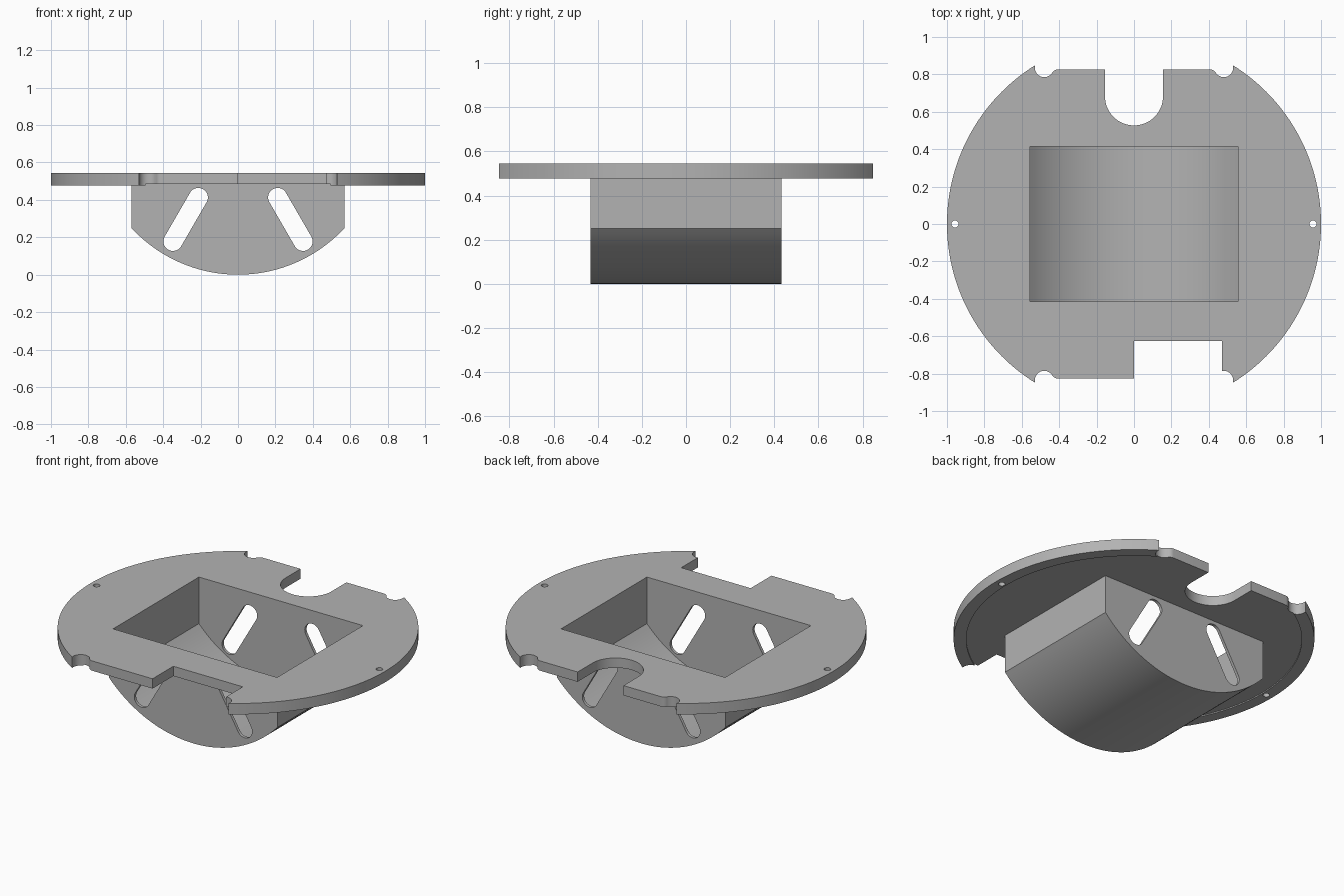
import bpy, bmesh, math
from mathutils import Vector

cube = bpy.data.objects.get("Cube")
if cube:
    bpy.data.objects.remove(cube, do_unlink=True)

grey = bpy.data.materials.new("plain grey")
grey.use_nodes = True
colour = (0.45, 0.45, 0.45, 1)
grey.diffuse_color = colour
grey.node_tree.nodes["Principled BSDF"].inputs["Base Color"].default_value = colour


def arc(cx, cy, r, start, end, steps):
    """Points along an arc, angles in degrees."""
    angles = [math.radians(start + (end - start) * i / steps) for i in range(steps + 1)]
    return [(cx + r * math.cos(a), cy + r * math.sin(a)) for a in angles]


def circle(cx, cy, r, steps):
    return arc(cx, cy, r, 0, 360, steps)[:-1]


def prism(name, profile, low, high, along="z"):
    """Extrude a closed profile along z (xy profile) or y (xz profile)."""
    def place(p, t):
        return (p[0], p[1], t) if along == "z" else (p[0], t, p[1])
    bm = bmesh.new()
    face = bm.faces.new([bm.verts.new(place(p, low)) for p in profile])
    extruded = bmesh.ops.extrude_face_region(bm, geom=[face])["geom"]
    shift = Vector(place((0, 0), high - low))
    bmesh.ops.translate(bm, vec=shift, verts=[v for v in extruded if isinstance(v, bmesh.types.BMVert)])
    bmesh.ops.recalc_face_normals(bm, faces=bm.faces)
    mesh = bpy.data.meshes.new(name)
    bm.to_mesh(mesh)
    bm.free()
    mesh.materials.append(grey)
    obj = bpy.data.objects.new(name, mesh)
    bpy.context.collection.objects.link(obj)
    return obj


def activate(obj):
    bpy.ops.object.select_all(action="DESELECT")
    obj.select_set(True)
    bpy.context.view_layer.objects.active = obj


def cut(target, profile, low, high, along="z"):
    """Subtract a prism from the target."""
    cutter = prism("cutter", profile, low, high, along)
    cutter.hide_render = True
    mod = target.modifiers.new("cut", "BOOLEAN")
    mod.operation = "DIFFERENCE"
    mod.solver = "EXACT"
    mod.object = cutter
    activate(target)
    bpy.ops.object.modifier_apply(modifier=mod.name)
    bpy.data.objects.remove(cutter, do_unlink=True)


def rectangle(x0, y0, x1, y1):
    return [(x0, y0), (x1, y0), (x1, y1), (x0, y1)]


def trough(half_width, radius, top):
    """Straight sides above an arched bottom."""
    centre = 0.775
    half = math.degrees(math.asin(half_width / radius))
    bottom = arc(0, centre, radius, 270 - half, 270 + half, 48)
    return bottom + [(half_width, top), (-half_width, top)]


PLATE_TOP, PLATE_LOW, RECESS = 0.545, 0.478, 0.485
cavity = trough(0.555, 0.757, 0.7)

# Round plate
plate = prism("mounting_plate", circle(0, 0, 1, 192), PLATE_LOW, PLATE_TOP)
cut(plate, circle(0, 0, 0.93, 160), 0.3, RECESS)

# Flattened front and back edges with rounded corner notches
edge = [(0.53, 1.1)] + arc(0.48, 0.835, 0.05, 0, -145, 16)
edge += arc(0.407, 0.79, 0.036, 25, 90, 6)
edge += [(-x, y) for x, y in reversed(edge)]
cut(plate, edge, 0.3, 0.7)
cut(plate, [(x, -y) for x, y in edge], 0.3, 0.7)

# Rear U slot, front rectangular notch, side pin holes, centre opening
u_slot = [(0.155, 1.1), (-0.155, 1.1)] + arc(0, 0.682, 0.155, 180, 360, 40)
cut(plate, u_slot, 0.3, 0.7)
cut(plate, rectangle(0, -1.1, 0.47, -0.625), 0.3, 0.7)
for side in (-1, 1):
    cut(plate, circle(side * 0.957, 0, 0.019, 24), 0.3, 0.7)
cut(plate, cavity, -0.415, 0.415, "y")

# Hollow tub with arched bottom
tub = prism("arched_tub", trough(0.57, 0.775, RECESS), -0.433, 0.433, "y")
cut(tub, cavity, -0.415, 0.415, "y")

# Slanted round-ended slots through the front and back walls
low_end, high_end = Vector((0.348, 0.178)), Vector((0.212, 0.413))
lean = math.degrees(math.atan2(high_end.y - low_end.y, high_end.x - low_end.x))
slot = arc(*high_end, 0.051, lean - 90, lean + 90, 16)
slot += arc(*low_end, 0.051, lean + 90, lean + 270, 16)
for side in (-1, 1):
    cut(tub, [(side * x, z) for x, z in slot], -0.6, 0.6, "y")

for part in (plate, tub):
    activate(part)
    bpy.ops.object.shade_smooth_by_angle(angle=math.radians(30))
